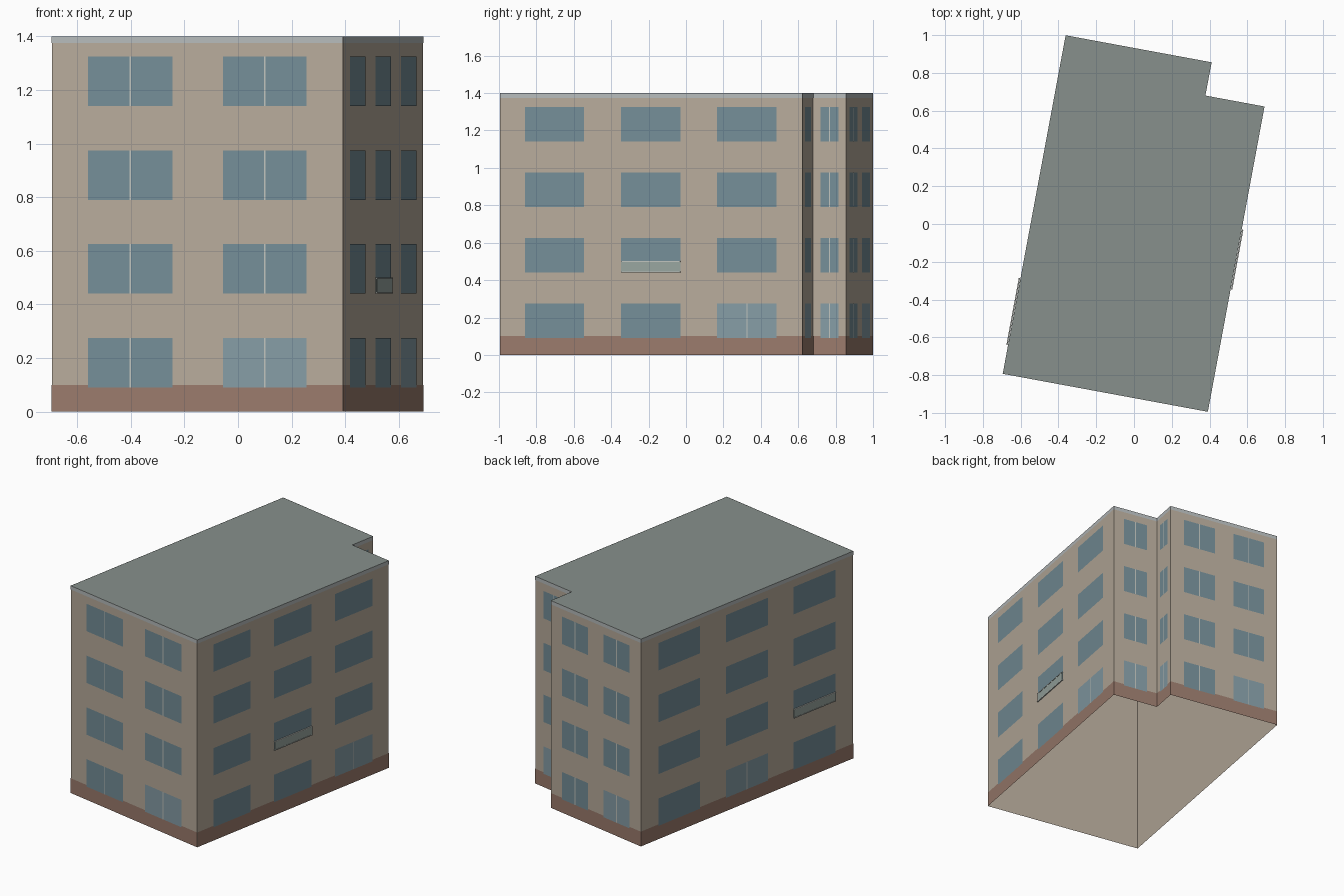
import bpy, bmesh
from mathutils import Vector

if "Cube" in bpy.data.objects:
    bpy.data.objects.remove(bpy.data.objects["Cube"])

H = 1.40
# footprint, counter-clockwise from the front left corner
PTS = [Vector(p) for p in [(-0.695, -0.793), (0.391, -0.994), (0.691, 0.622),
                           (0.378, 0.680), (0.411, 0.856), (-0.362, 0.999)]]
N = len(PTS)
WALLS = [(PTS[i], PTS[(i + 1) % N]) for i in range(N)]
FLOORS = [(0.09 + 0.35 * k, 0.275 + 0.35 * k) for k in range(4)]


def material(name, *rgb):
    m = bpy.data.materials.new(name)
    m.diffuse_color = [(c / 255) ** 2.2 for c in rgb] + [1]
    m.use_nodes = True
    m.node_tree.nodes["Principled BSDF"].inputs["Base Color"].default_value = m.diffuse_color
    return m


def finish(name, bm, mat):
    me = bpy.data.meshes.new(name)
    bm.to_mesh(me)
    bm.free()
    me.materials.append(mat)
    ob = bpy.data.objects.new(name, me)
    bpy.context.collection.objects.link(ob)
    return ob


def wall_point(w, t, z, off):
    a, b = WALLS[w]
    d = (b - a).normalized()
    p = a.lerp(b, t) + Vector((d.y, -d.x)) * off
    return (p.x, p.y, z)


def panel(bm, w, t0, t1, z0, z1, off):
    # flat rectangle lying on a wall
    bm.faces.new([bm.verts.new(wall_point(w, t, z, off))
                  for t, z in ((t0, z0), (t1, z0), (t1, z1), (t0, z1))])


def bar(bm, w, t0, t1, z0, z1, o0, o1):
    # box lying on a wall
    vs = [bm.verts.new(wall_point(w, t, z, o)) for o in (o0, o1)
          for t, z in ((t0, z0), (t1, z0), (t1, z1), (t0, z1))]
    bm.faces.new(vs[3::-1])
    bm.faces.new(vs[4:])
    for i in range(4):
        j = (i + 1) % 4
        bm.faces.new((vs[i], vs[j], vs[4 + j], vs[4 + i]))


def band(name, z0, z1, off, mat):
    bm = bmesh.new()
    for w in range(N):
        panel(bm, w, 0, 1, z0, z1, off)
    return finish(name, bm, mat)


wall_mat = material("wall plaster", 182, 170, 154)
roof_mat = material("roof grey", 134, 143, 139)
base_mat = material("base brick", 153, 122, 108)
trim_mat = material("trim grey", 180, 185, 186)
glass_mat = material("window glass", 116, 141, 150)
door_mat = material("entrance glass", 132, 155, 164)
frame_mat = material("frame light", 190, 194, 188)
rail_mat = material("balcony glass", 150, 163, 158)

# Shell, open underneath, with a flat roof
band("walls", 0, H, 0, wall_mat)
bm = bmesh.new()
bm.faces.new([bm.verts.new((p.x, p.y, H)) for p in PTS])
finish("roof", bm, roof_mat)
band("base_band", 0, 0.10, 0.0006, base_mat)
band("roof_trim", 1.375, H, 0.0006, trim_mat)

# Window columns per wall, as fractions along the wall
TWO = [(0.125, 0.415), (0.588, 0.876)]
THREE = [(0.083, 0.278), (0.401, 0.597), (0.718, 0.915)]
ONE = [(0.23, 0.77)]
COLUMNS = [TWO, THREE, ONE, ONE, TWO, THREE]
DOORS = {(0, 1), (1, 2), (2, 0), (3, 0), (4, 1), (5, 1)}   # wall, column
BALCONIES = [(1, 1), (5, 2)]

windows, doors, mullions = bmesh.new(), bmesh.new(), bmesh.new()
for w, cols in enumerate(COLUMNS):
    length = (WALLS[w][1] - WALLS[w][0]).length
    for c, (t0, t1) in enumerate(cols):
        for f, (z0, z1) in enumerate(FLOORS):
            door = f == 0 and (w, c) in DOORS
            panel(doors if door else windows, w, t0, t1, z0, z1, 0.0014)
            if door or w not in (1, 5):
                m, h = (t0 + t1) / 2, 0.003 / length
                panel(mullions, w, m - h, m + h, z0, z1, 0.002)
finish("windows", windows, glass_mat)
finish("entrance_windows", doors, door_mat)
finish("mullions", mullions, frame_mat)

# Shallow glass balcony rails on the second floor
glass, rails = bmesh.new(), bmesh.new()
for w, c in BALCONIES:
    t0, t1 = COLUMNS[w][c]
    z0 = FLOORS[1][0]
    bar(glass, w, t0, t1, z0 + 0.004, z0 + 0.056, 0.003, 0.007)
    for z in (z0, z0 + 0.056):
        bar(rails, w, t0, t1, z, z + 0.005, 0.002, 0.009)
finish("balcony_glass", glass, rail_mat)
finish("balcony_rails", rails, frame_mat)
